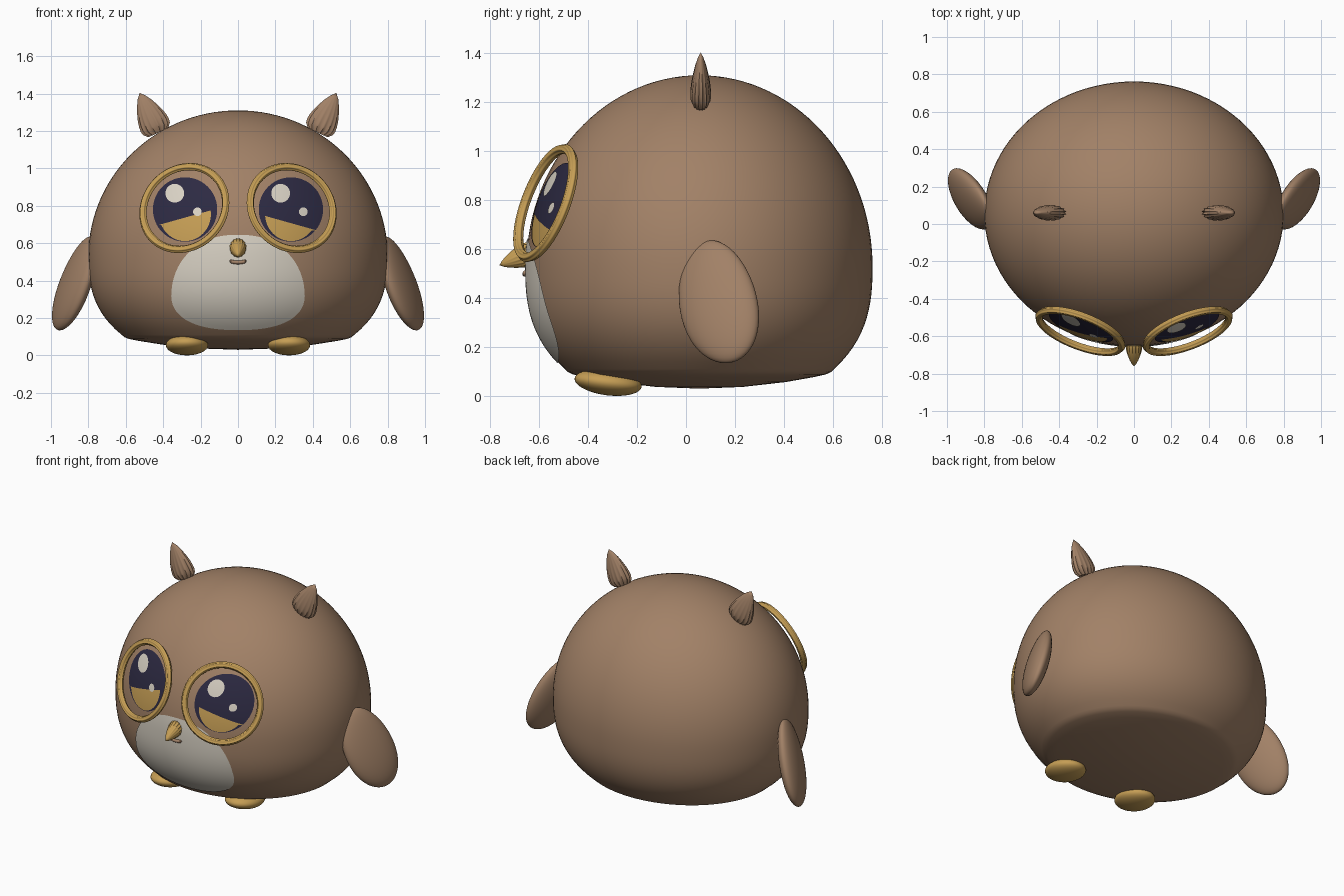
import bpy, bmesh
from math import sin, cos, pi, sqrt
from mathutils import Matrix, Vector

cube = bpy.data.objects.get("Cube")
if cube:
    bpy.data.objects.remove(cube, do_unlink=True)


def material(name, rgb):
    m = bpy.data.materials.new(name)
    m.use_nodes = True
    m.diffuse_color = (*rgb, 1)
    m.node_tree.nodes["Principled BSDF"].inputs["Base Color"].default_value = (*rgb, 1)
    return m


BROWN = material("brown feathers", (0.36, 0.22, 0.135))
CREAM = material("cream white", (0.70, 0.65, 0.56))
GOLD = material("gold", (0.56, 0.34, 0.09))
NAVY = material("dark navy", (0.026, 0.023, 0.055))


def skin(name, rows, mat, matrix=Matrix(), loop_rows=False, facing_front=False):
    """Join rings of points into one smooth surface."""
    bm = bmesh.new()
    rings = [[bm.verts.new(matrix @ Vector(p)) for p in row] for row in rows]
    n = len(rings[0])
    for i in range(len(rings) if loop_rows else len(rings) - 1):
        a, b = rings[i], rings[(i + 1) % len(rings)]
        for j in range(n):
            k = (j + 1) % n
            bm.faces.new((a[j], a[k], b[k], b[j]))
    bmesh.ops.remove_doubles(bm, verts=bm.verts, dist=0.0001)
    bmesh.ops.recalc_face_normals(bm, faces=bm.faces)
    bm.normal_update()
    if facing_front and sum(f.normal.y for f in bm.faces) > 0:
        bmesh.ops.reverse_faces(bm, faces=bm.faces)
    mesh = bpy.data.meshes.new(name)
    bm.to_mesh(mesh)
    bm.free()
    mesh.materials.append(mat)
    ob = bpy.data.objects.new(name, mesh)
    bpy.context.collection.objects.link(ob)
    bpy.ops.object.select_all(action="DESELECT")
    ob.select_set(True)
    bpy.context.view_layer.objects.active = ob
    bpy.ops.object.shade_smooth_by_angle(angle=pi / 4)
    return ob


def lathe(profile, segs, flutes=0, depth=0):
    """Rings around z; the flutes fade out along the profile."""
    rows = []
    for i, (r, z) in enumerate(profile):
        fade = depth * max(0, 1 - i / (len(profile) - 2)) if flutes else 0
        ring = []
        for j in range(segs):
            a = 2 * pi * j / segs
            rr = r * (1 - fade * abs(cos(flutes * a / 2)))
            ring.append((rr * cos(a), rr * sin(a), z))
        rows.append(ring)
    return rows


def ellipsoid(taper=0):
    prof = [(sin(pi * i / 24) * (1 - taper * cos(pi * i / 24)), cos(pi * i / 24))
            for i in range(25)]
    return lathe(prof, 40)


def frame(origin, x, y, z):
    """Matrix from an origin and three scaled axes."""
    m = Matrix((x, y, z)).transposed().to_4x4()
    m.translation = Vector(origin)
    return m


# Body: round dome, fuller below, with a shallow bowl underneath
CX, CZ, RX, RY = 0.055, 0.53, 0.8, 0.707


def girth(z):
    if z > CZ:
        return sqrt(max(0, 1 - ((z - CZ) / 0.78) ** 2))
    return sqrt(max(0, 1 - ((CZ - z) / 0.6) ** 2.6))


profile = [(girth(z), z) for z in
           [CZ + 0.78 * cos(pi / 2 * i / 30) for i in range(31)]]
profile += [(girth(z), z) for z in [CZ - 0.42 * i / 14 for i in range(1, 15)]]
profile += [(0.76, 0.098), (0.73, 0.088), (0.66, 0.077), (0.5, 0.057), (0.25, 0.037), (0, 0.03)]
skin("body", lathe(profile, 96), BROWN, frame((0, CX, 0), (RX, 0, 0), (0, RY, 0), (0, 0, 1)))


def front_y(x, z):
    g = girth(z)
    return CX - RY * sqrt(max(0, g * g - (x / RX) ** 2))


def patch(name, outline, centre, mat, lift):
    """Thin marking that follows the front of the body."""
    rows = []
    for i in range(13):
        t = i / 12
        flat = [(centre[0] + (x - centre[0]) * t, centre[1] + (z - centre[1]) * t)
                for x, z in outline]
        rows.append([(x, front_y(x, z) - lift, z) for x, z in flat])
    return skin(name, rows, mat, facing_front=True)


def circle(x, z, rx, rz):
    return [(x + rx * cos(2 * pi * j / 64), z + rz * sin(2 * pi * j / 64)) for j in range(64)]


# Belly marking, wider towards the bottom
belly = []
for j in range(96):
    a = 2 * pi * j / 96
    s, c = sin(a), cos(a)
    w = abs(c) ** 0.85 * (1 if c > 0 else -1)
    h = abs(s) ** 0.9 * (1 if s > 0 else -1)
    belly.append((w * (0.355 - 0.035 * s), 0.35 + h * (0.295 if s > 0 else 0.215)))
patch("belly", belly, (0, 0.35), CREAM, 0.005)

# Fluted horn shape shared by ears and beak
HORN = [(0, 0), (0.7, -0.02), (0.95, 0.08), (1, 0.17), (0.97, 0.28), (0.88, 0.42),
        (0.73, 0.57), (0.52, 0.74), (0.27, 0.89), (0, 1)]

for side, label in ((1, "left"), (-1, "right")):
    # Eye markings
    ex = side * 0.283
    patch(label + "_eye", circle(ex, 0.78, 0.172, 0.172), (ex, 0.78), NAVY, 0.004)
    level = 0.707 if side > 0 else 0.737
    iris = [(x, min(z, level - 0.28 * side * (x - ex)))
            for x, z in circle(ex, 0.755, 0.138, 0.144)]
    patch(label + "_iris", iris, (ex, 0.66), GOLD, 0.006)
    gx = ex - 0.055
    patch(label + "_large_glint", circle(gx, 0.867, 0.05, 0.05), (gx, 0.867), CREAM, 0.008)
    gx = ex + 0.066
    patch(label + "_small_glint", circle(gx, 0.768, 0.023, 0.023), (gx, 0.768), CREAM, 0.008)

    # Ridged spectacle ring
    tube = []
    for i in range(36):
        a = 2 * pi * i / 36
        r = 0.0185 + 0.002 * cos(6 * a)
        tube.append((0.235 + r * cos(a), r * sin(a)))
    normal = Vector((side * 0.338, -0.878, 0.338)).normalized()
    tilt = Matrix.Translation((side * 0.287, -0.573, 0.788)) @ \
        normal.to_track_quat("Z", "Y").to_matrix().to_4x4()
    skin(label + "_eye_ring", lathe(tube, 72), GOLD, tilt, loop_rows=True)

    # Ear tuft
    skin(label + "_ear", lathe(HORN, 96, 16, 0.16), BROWN,
         frame((side * 0.428, 0.06, 1.195), (side * 0.077, 0, -0.036), (0, 0.043, 0),
               (side * 0.098, 0, 0.208)))

    # Wing: flattened egg hanging outwards
    skin(label + "_wing", ellipsoid(0.08), BROWN,
         frame((side * 0.87, 0.132, 0.385), (side * 0.07, 0.158, 0),
               (side * 0.062, -0.028, -0.022), (side * -0.077, -0.032, 0.25)))

    # Foot
    skin(label + "_foot", ellipsoid(), GOLD,
         frame((side * 0.273, -0.318, 0.055), (side * 0.113, 0, 0), (0, 0.137, -0.017),
               (0, 0.006, 0.052)))

# Beak, pointing forward and slightly down
skin("beak", lathe(HORN, 96, 16, 0.14), GOLD,
     frame((0, -0.622, 0.588), (0.046, 0, 0), (0, -0.018, 0.047), (0, -0.14, -0.054)))

# Mouth: short smile just under the beak
smile = []
for i in range(13):
    t = i / 6 - 1
    x, z = 0.046 * t, 0.497 + 0.008 * t * t
    r = 0.01 if abs(t) < 1 else 0
    smile.append([(x, front_y(x, z) - 0.006 + r * cos(2 * pi * j / 16),
                   z + r * sin(2 * pi * j / 16)) for j in range(16)])
skin("mouth", smile, BROWN)
